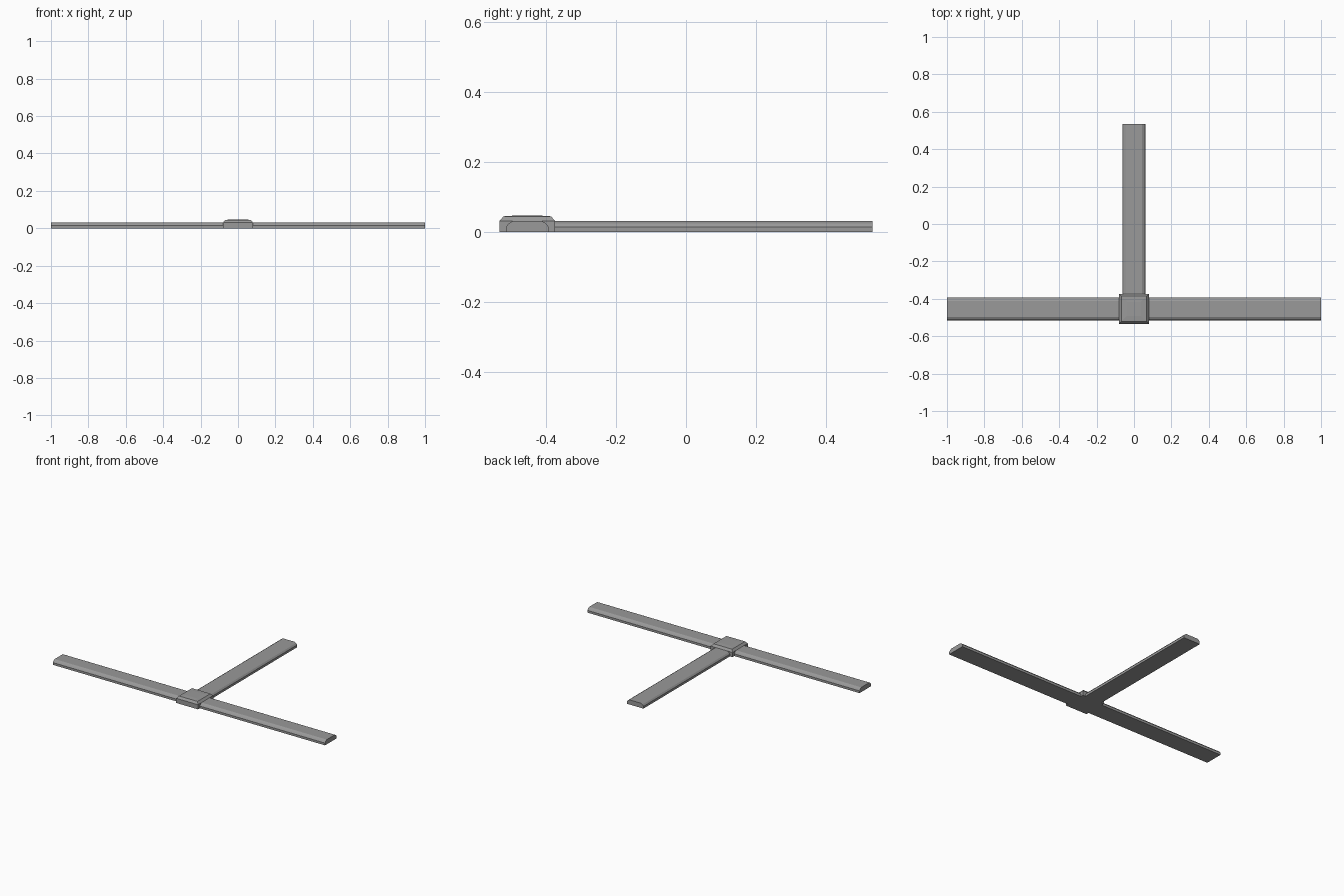
import bpy
import bmesh
from math import pi
from mathutils import Matrix

cube = bpy.data.objects.get("Cube")
if cube:
    bpy.data.objects.remove(cube, do_unlink=True)

HUB_Y = -0.454

grey = bpy.data.materials.new("grey")
grey.use_nodes = True
colour = (0.32, 0.32, 0.32, 1)
grey.diffuse_color = colour
grey.node_tree.nodes["Principled BSDF"].inputs["Base Color"].default_value = colour


def add_object(name, bm):
    bmesh.ops.recalc_face_normals(bm, faces=bm.faces)
    mesh = bpy.data.meshes.new(name)
    bm.to_mesh(mesh)
    bm.free()
    mesh.materials.append(grey)
    obj = bpy.data.objects.new(name, mesh)
    obj.location.y = HUB_Y
    bpy.context.collection.objects.link(obj)


def loft(bm, rings):
    """Join matching rings of points into a capped solid."""
    rows = [[bm.verts.new(p) for p in ring] for ring in rings]
    n = len(rows[0])
    for a, b in zip(rows, rows[1:]):
        for i in range(n):
            j = (i + 1) % n
            bm.faces.new((a[i], a[j], b[j], b[i]))
    bm.faces.new(rows[0][::-1])
    bm.faces.new(rows[-1])


def arm(name, length, angle):
    """Long bar with chamfered top edges, reaching out from the hub."""
    half = [(0.061, 0), (0.061, 0.015), (0.053, 0.025), (0.042, 0.031)]
    section = half + [(-y, z) for y, z in reversed(half)]
    bm = bmesh.new()
    loft(bm, [[(x, y, z) for y, z in section] for x in (0.07, length)])
    bm.transform(Matrix.Rotation(angle, 4, "Z"))
    add_object(name, bm)


arm("left_arm", 1.0, 0)
arm("right_arm", 1.0, pi)
arm("back_arm", 0.534 - HUB_Y, pi / 2)

# Square hub: upright sides, chamfer, gently rising rim and flat centre panel
steps = [(0.08, 0), (0.08, 0.031), (0.068, 0.045), (0.038, 0.047)]
corners = [(-1, -1), (1, -1), (1, 1), (-1, 1)]
hub = bmesh.new()
loft(hub, [[(sx * r, sy * r, z) for sx, sy in corners] for r, z in steps])
add_object("hub", hub)
